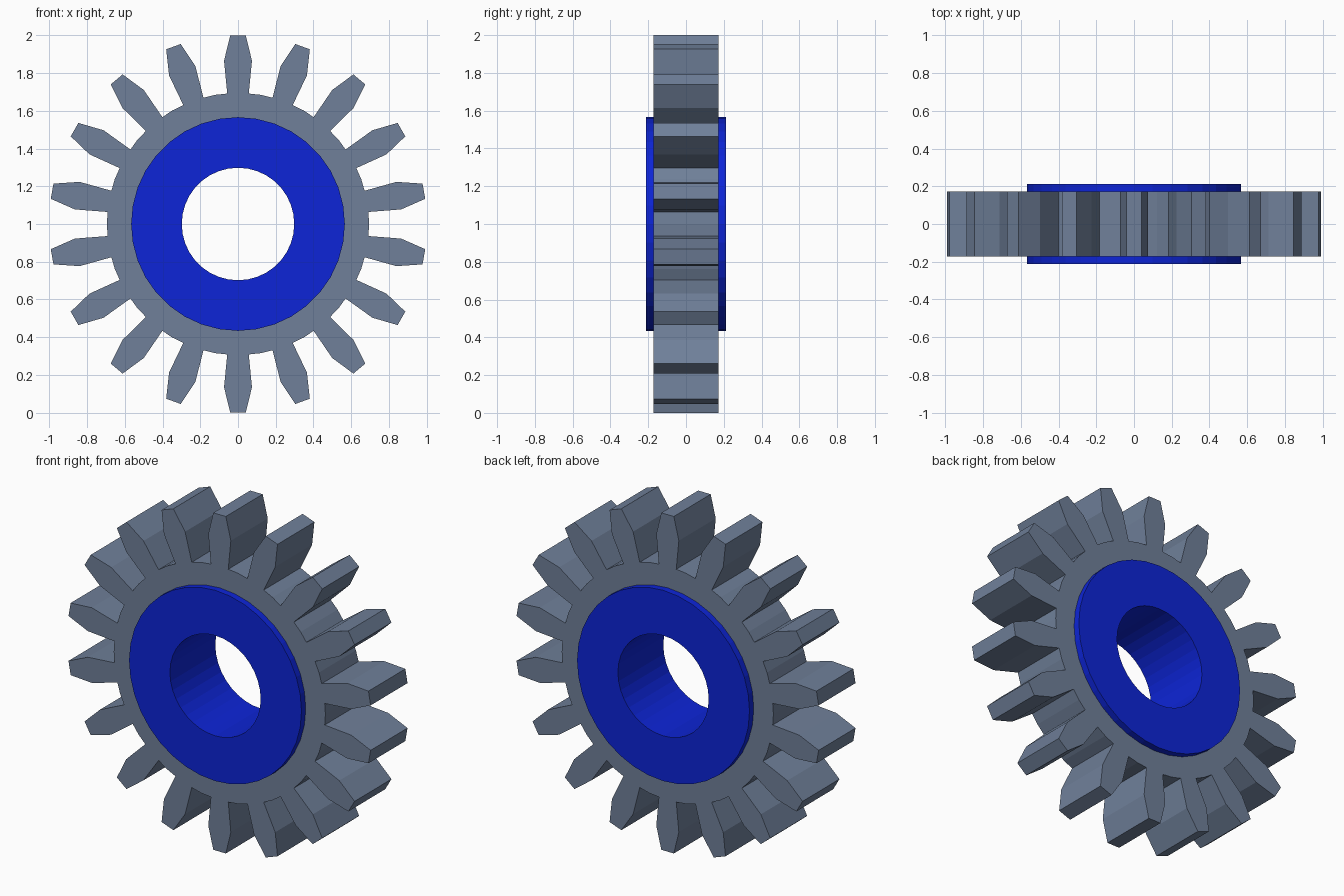
import bpy
import bmesh
from math import sin, cos, tau
from mathutils import Vector

TEETH = 18
SIDES = 36

cube = bpy.data.objects.get("Cube")
if cube:
    bpy.data.objects.remove(cube, do_unlink=True)


def material(name, rgb):
    mat = bpy.data.materials.new(name)
    mat.use_nodes = True
    color = (*rgb, 1)
    mat.diffuse_color = color
    mat.node_tree.nodes["Principled BSDF"].inputs["Base Color"].default_value = color
    return mat


def circle(radius):
    return [(radius * sin(tau * i / SIDES), radius * cos(tau * i / SIDES))
            for i in range(SIDES)]


def gear_outline():
    # One tooth (sideways offset, distance out), then the middle of the gap
    tooth = [(-.057, .691), (-.074, .865), (-.041, 1), (.041, 1), (.074, .865), (.057, .691)]
    half = tau / TEETH / 2
    tooth.append((.695 * sin(half), .695 * cos(half)))
    points = []
    for i in range(TEETH):
        a = tau * i / TEETH
        points += [(s * cos(a) + r * sin(a), r * cos(a) - s * sin(a)) for s, r in tooth]
    return points


def plate(name, loops, half_depth, mat):
    """Flat outline with a hole, extruded along y about the wheel centre."""
    bm = bmesh.new()
    for loop in loops:
        verts = [bm.verts.new((x, -half_depth, z + 1)) for x, z in loop]
        for a, b in zip(verts, verts[1:] + verts[:1]):
            bm.edges.new((a, b))
    bmesh.ops.triangle_fill(bm, edges=bm.edges[:], use_beauty=True, normal=Vector((0, -1, 0)))
    result = bmesh.ops.extrude_face_region(bm, geom=bm.faces[:], use_keep_orig=True)
    moved = [g for g in result["geom"] if isinstance(g, bmesh.types.BMVert)]
    bmesh.ops.translate(bm, verts=moved, vec=(0, half_depth * 2, 0))
    bmesh.ops.recalc_face_normals(bm, faces=bm.faces[:])
    mesh = bpy.data.meshes.new(name)
    bm.to_mesh(mesh)
    bm.free()
    mesh.materials.append(mat)
    obj = bpy.data.objects.new(name, mesh)
    bpy.context.collection.objects.link(obj)
    return obj


steel = material("slate grey", (.16, .215, .32))
blue = material("deep blue", (.004, .018, .68))

# Toothed wheel around the hub, then the hub with its open bore
plate("toothed_wheel", [gear_outline(), circle(.5)], .173, steel)
plate("hub", [circle(.566), circle(.298)], .213, blue)
